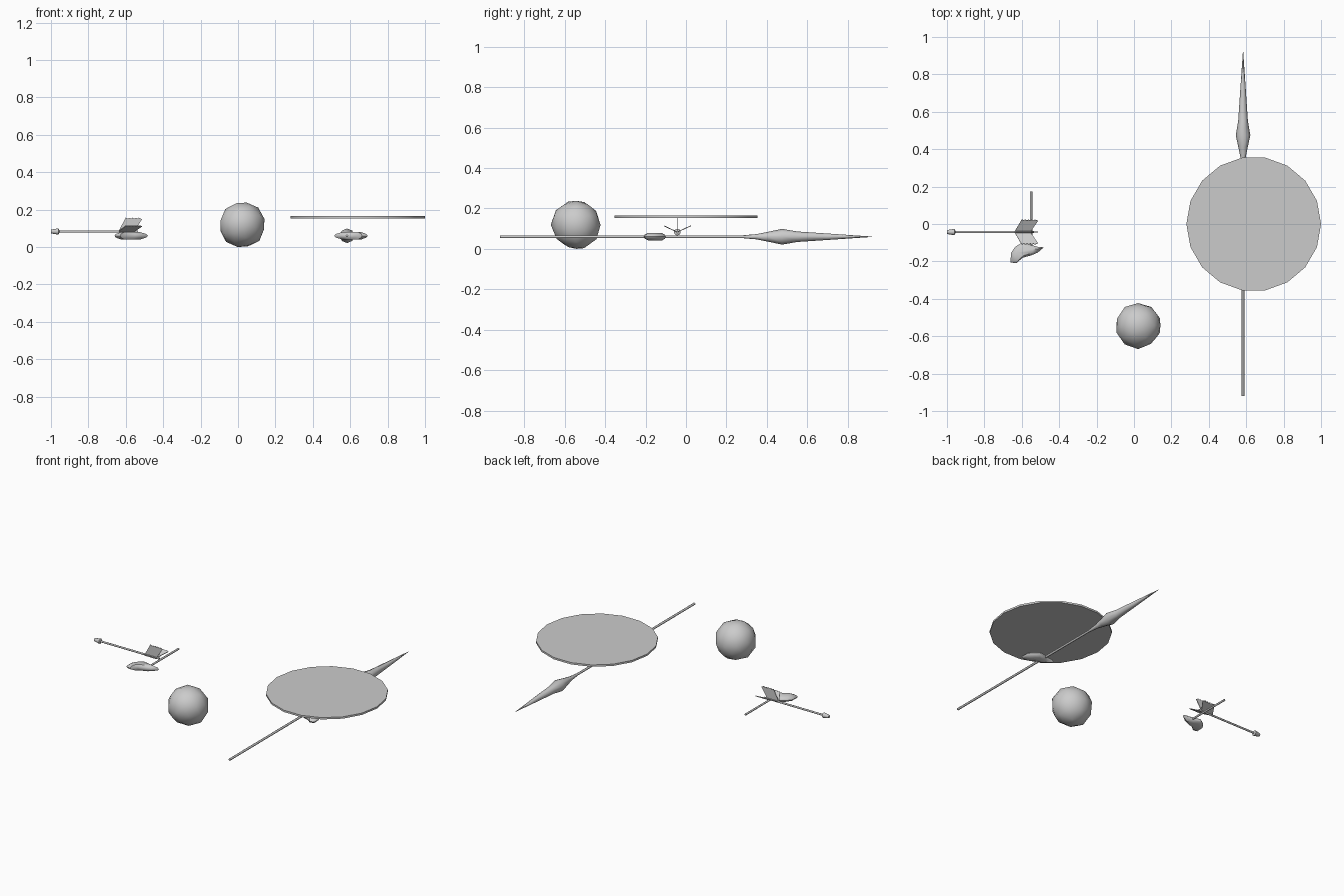
import bpy, bmesh, math, random
from mathutils import Vector, Matrix

if "Cube" in bpy.data.objects:
    bpy.data.objects.remove(bpy.data.objects["Cube"])

random.seed(4)


def finish(name, bm, angle=35):
    bmesh.ops.recalc_face_normals(bm, faces=bm.faces)
    me = bpy.data.meshes.new(name)
    bm.to_mesh(me)
    bm.free()
    ob = bpy.data.objects.new(name, me)
    bpy.context.collection.objects.link(ob)
    bpy.ops.object.select_all(action='DESELECT')
    ob.select_set(True)
    bpy.context.view_layer.objects.active = ob
    if angle:
        bpy.ops.object.shade_smooth_by_angle(angle=math.radians(angle))
    return ob


def lathe(name, origin, axis, profile, n=8, phase=0.0, angle=50):
    """Rings of (distance, radius) along an axis, capped at both ends."""
    bm = bmesh.new()
    q = Vector((0, 0, 1)).rotation_difference(Vector(axis))
    rings = []
    for d, r in profile:
        ring = []
        for i in range(n):
            a = phase + 2 * math.pi * i / n
            ring.append(bm.verts.new(Vector(origin) + q @ Vector((r * math.cos(a), r * math.sin(a), d))))
        rings.append(ring)
    for a, b in zip(rings, rings[1:]):
        for i in range(n):
            j = (i + 1) % n
            bm.faces.new((a[i], a[j], b[j], b[i]))
    bm.faces.new(rings[0])
    bm.faces.new(rings[-1])
    return finish(name, bm, angle)


def axe(prefix, x, side):
    # Handle
    lathe(prefix + "_handle", (x, -0.15, 0.06), (0, 1, 0), [(0, 0.006), (0.325, 0.006)])
    # Lens shaped head: thin cutting outline, thicker inner layers
    outline = [(-0.11, -0.205), (-0.08, -0.21), (-0.045, -0.18), (0.0, -0.168), (0.035, -0.153),
               (0.068, -0.125), (0.035, -0.122), (0.0, -0.112), (-0.05, -0.10), (-0.085, -0.122),
               (-0.108, -0.155)]
    cx, cy = -0.03, -0.15
    bm = bmesh.new()
    rings = []
    for s, z in [(0.6, -0.019), (0.93, -0.009), (1, 0), (0.93, 0.009), (0.6, 0.019)]:
        rings.append([bm.verts.new((x + side * (cx + (px - cx) * s), cy + (py - cy) * s, 0.06 + z))
                      for px, py in outline])
    for a, b in zip(rings, rings[1:]):
        for i in range(len(a)):
            j = (i + 1) % len(a)
            bm.faces.new((a[i], a[j], b[j], b[i]))
    bm.faces.new(rings[0])
    bm.faces.new(rings[-1])
    finish(prefix + "_head", bm, 40)


# Arrow shaft and head
AY, AZ = -0.043, 0.083
lathe("arrow_shaft", (-0.97, AY, AZ), (1, 0, 0), [(0, 0.006), (0.435, 0.006)])
lathe("arrow_head", (-1.0, AY, AZ), (1, 0, 0),
      [(0, 0.009), (0.01, 0.012), (0.04, 0.017), (0.045, 0.006)])

# Arrow feathers: three vanes of swept barbs
for v, ang in enumerate((90, 25, 155)):
    a = math.radians(ang)
    out = Vector((0, math.cos(a), math.sin(a)))
    thick = Vector((0, -math.sin(a), math.cos(a))) * 0.002
    bm = bmesh.new()
    for k in range(5):
        x0 = -0.638 + 0.017 * k
        pts = [(x0, 0.003), (x0 + 0.017, 0.003), (x0 + 0.057, 0.066), (x0 + 0.038, 0.074)]
        lo, hi = [[bm.verts.new(Vector((px, AY, AZ)) + out * r + thick * s) for px, r in pts]
                  for s in (-1, 1)]
        bm.faces.new(lo)
        bm.faces.new(hi)
        for i in range(4):
            j = (i + 1) % 4
            bm.faces.new((lo[i], lo[j], hi[j], hi[i]))
    finish("arrow_feather_%d" % (v + 1), bm, 0)

# Axes: one beside the arrow, its twin below the disc
axe("left_axe", -0.55, 1)
axe("right_axe", 0.583, -1)

# Spear
lathe("spear_shaft", (0.583, -0.92, 0.06), (0, 1, 0), [(0, 0.007), (1.26, 0.007)])
lathe("spear_head", (0.583, 0.0, 0.06), (0, 1, 0),
      [(0.28, 0.007), (0.35, 0.013), (0.41, 0.025), (0.475, 0.039), (0.55, 0.026),
       (0.70, 0.016), (0.92, 0.001)])

# Round shield
lathe("round_shield", (0.64, 0, 0.153), (0, 0, 1), [(0, 0.36), (0.012, 0.36)], n=18, angle=30)

# Boulder
bm = bmesh.new()
bmesh.ops.create_icosphere(bm, subdivisions=2, radius=0.123)
bmesh.ops.rotate(bm, verts=bm.verts, matrix=Matrix.Rotation(0.2, 3, 'Y'))
for vert in bm.verts:
    vert.co *= random.uniform(0.97, 1.03)
low = min(vert.co.z for vert in bm.verts)
bmesh.ops.translate(bm, verts=bm.verts, vec=(0.022, -0.543, -low))
finish("boulder", bm, 60)
